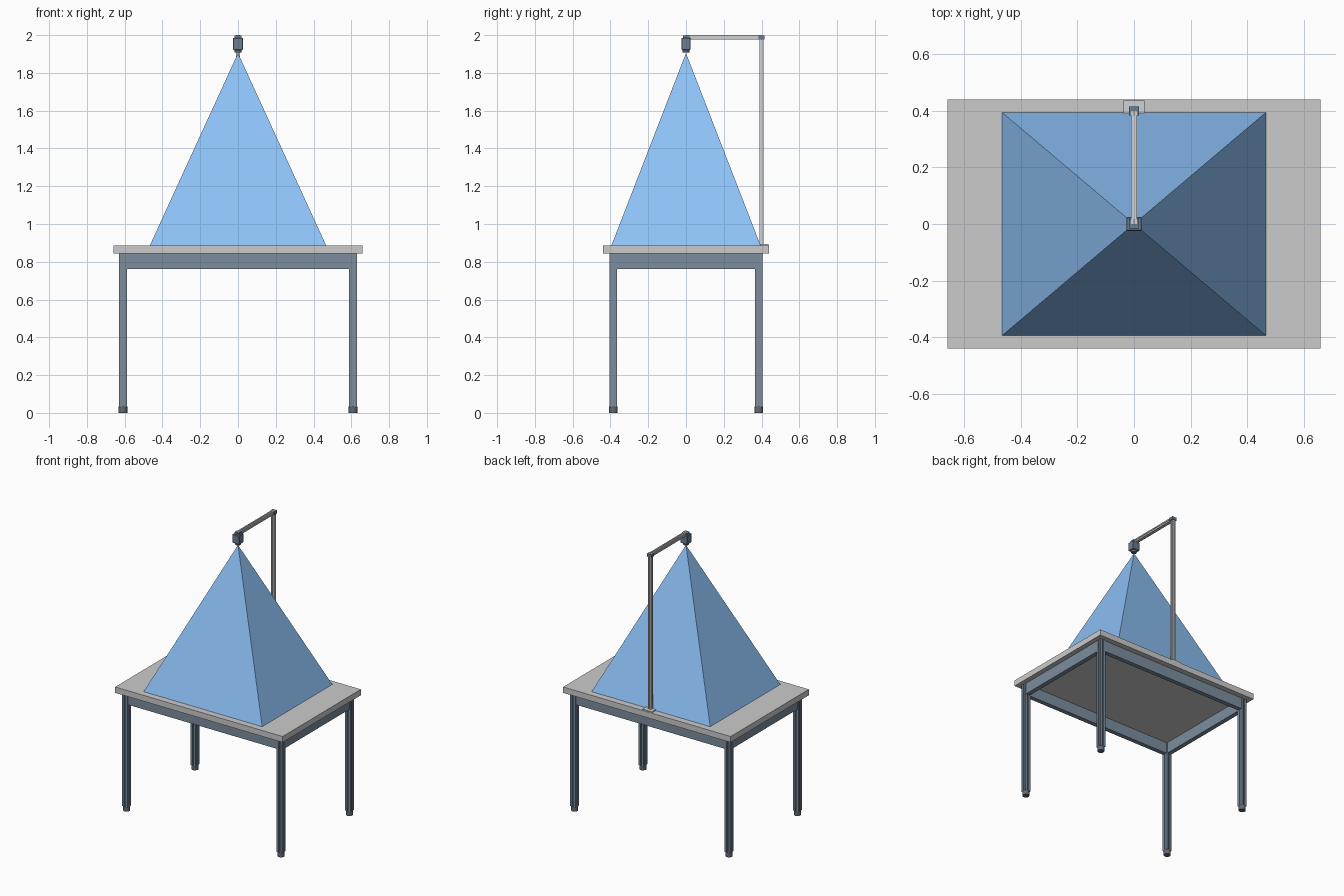
import bpy, bmesh, math
from mathutils import Matrix, Vector

if "Cube" in bpy.data.objects:
    bpy.data.objects.remove(bpy.data.objects["Cube"])


def material(name, rgb):
    m = bpy.data.materials.new(name)
    m.diffuse_color = (*rgb, 1)
    m.use_nodes = True
    m.node_tree.nodes["Principled BSDF"].inputs["Base Color"].default_value = m.diffuse_color
    return m


SLATE = material("slate", (0.20, 0.27, 0.34))
BLACK = material("rubber", (0.13, 0.14, 0.16))
BLUE = material("blue", (0.27, 0.54, 0.93))
NAVY = material("housing", (0.15, 0.21, 0.28))
ALU = material("aluminium", (0.62, 0.64, 0.66))


def finish(name, bm, mat=None):
    bmesh.ops.recalc_face_normals(bm, faces=bm.faces)
    me = bpy.data.meshes.new(name)
    bm.to_mesh(me)
    bm.free()
    ob = bpy.data.objects.new(name, me)
    bpy.context.collection.objects.link(ob)
    if mat:
        me.materials.append(mat)
    return ob


def box(name, lo, hi, mat=None):
    lo, hi = Vector(lo), Vector(hi)
    bm = bmesh.new()
    bmesh.ops.create_cube(bm, size=1, matrix=Matrix.Translation((lo + hi) / 2)
                          @ Matrix.Diagonal((*(hi - lo), 1)))
    return finish(name, bm, mat)


def cone(name, r1, r2, z0, z1, x=0, y=0, mat=None, sides=24):
    bm = bmesh.new()
    bmesh.ops.create_cone(bm, cap_ends=True, segments=sides, radius1=r1, radius2=r2,
                          depth=z1 - z0, matrix=Matrix.Translation((x, y, (z0 + z1) / 2)))
    ob = finish(name, bm, mat)
    for p in ob.data.polygons:
        p.use_smooth = len(p.vertices) == 4
    return ob


def slotted_bar(name, half, start, end, mat):
    """Square bar with a groove down the middle of every side."""
    start, end = Vector(start), Vector(end)
    g, d = half * 0.22, half * 0.65
    side = [(half, -half), (half, -g), (d, -g), (d, g), (half, g)]
    turn = (end - start).to_track_quat('Z', 'Y')
    bm = bmesh.new()
    verts = []
    for k in range(4):
        r = Matrix.Rotation(k * math.pi / 2, 3, 'Z')
        verts += [bm.verts.new(start + turn @ (r @ Vector((*p, 0)))) for p in side]
    face = bm.faces.new(verts)
    ext = bmesh.ops.extrude_face_region(bm, geom=[face], use_keep_orig=True)
    bmesh.ops.translate(bm, vec=end - start,
                        verts=[v for v in ext["geom"] if isinstance(v, bmesh.types.BMVert)])
    return finish(name, bm, mat)


# Table top
box("table_top", (-0.66, -0.44, 0.843), (0.66, 0.44, 0.885))

# Legs, feet and apron rails
LX, LY, H = 0.609, 0.385, 0.021
for sx, xn in ((-1, "left"), (1, "right")):
    for sy, yn in ((-1, "front"), (1, "back")):
        x, y = sx * LX, sy * LY
        slotted_bar(f"{yn}_{xn}_leg", H, (x, y, 0.032), (x, y, 0.843), SLATE)
        cone(f"{yn}_{xn}_foot", 0.023, 0.023, 0, 0.034, x, y, BLACK)
    box(f"{xn}_rail", (sx * LX - 0.016, -LY + H, 0.763), (sx * LX + 0.016, LY - H, 0.843), SLATE)
for sy, yn in ((-1, "front"), (1, "back")):
    box(f"{yn}_rail", (-LX + H, sy * LY - 0.016, 0.763), (LX - H, sy * LY + 0.016, 0.843), SLATE)

# Field of view pyramid
bm = bmesh.new()
base = [bm.verts.new((x, y, 0.886)) for x, y in
        ((-0.467, -0.395), (0.467, -0.395), (0.467, 0.395), (-0.467, 0.395))]
apex = bm.verts.new((0, 0, 1.905))
bm.faces.new(base)
for i in range(4):
    bm.faces.new((base[i], base[(i + 1) % 4], apex))
finish("view_pyramid", bm, BLUE)

# Camera stand
box("stand_base_plate", (-0.037, 0.363, 0.885), (0.037, 0.437, 0.893), ALU)
slotted_bar("stand_post", 0.0115, (0, 0.4, 0.893), (0, 0.4, 1.978), ALU)
slotted_bar("stand_arm", 0.0115, (0, 0, 1.988), (0, 0.4, 1.988), ALU)
box("stand_corner_bracket", (-0.018, 0.384, 1.977), (0.018, 0.416, 1.998), NAVY)

# Camera
box("camera_mount", (-0.018, -0.016, 1.975), (0.018, 0.018, 1.998), NAVY)
body = box("camera_body", (-0.027, -0.025, 1.922), (0.027, 0.025, 1.985), NAVY)
bev = body.modifiers.new("edges", 'BEVEL')
bev.width, bev.segments = 0.003, 1
cone("camera_lens", 0.018, 0.02, 1.908, 1.923, mat=BLACK)
